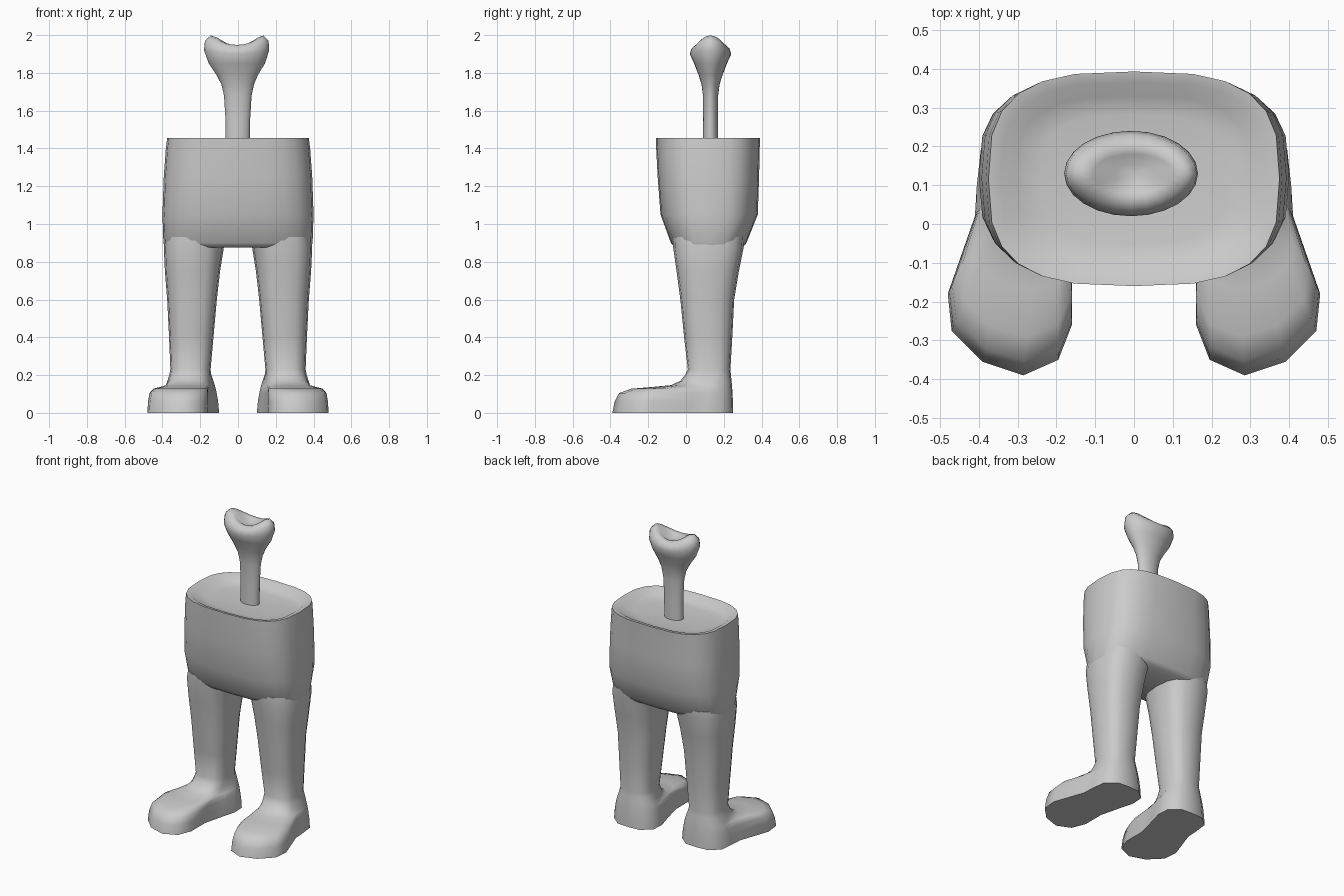
import bpy, bmesh, math
from mathutils import Vector

if "Cube" in bpy.data.objects:
    bpy.data.objects.remove(bpy.data.objects["Cube"])

grey = bpy.data.materials.new("plain grey")
grey.diffuse_color = (0.6, 0.6, 0.6, 1)
grey.use_nodes = True
grey.node_tree.nodes["Principled BSDF"].inputs["Base Color"].default_value = grey.diffuse_color


def ring(z, x0, x1, y0, y1, e=2.0, n=16, lift=0.0):
    """Rounded-box outline at height z; lift raises the left and right ends."""
    pts = []
    for k in range(n):
        a = 2 * math.pi * k / n
        c, s = math.cos(a), math.sin(a)
        px = math.copysign(abs(c) ** (2 / e), c)
        py = math.copysign(abs(s) ** (2 / e), s)
        pts.append(Vector(((x0 + x1) / 2 + px * (x1 - x0) / 2,
                           (y0 + y1) / 2 + py * (y1 - y0) / 2,
                           z + lift * c * c)))
    return pts


def loft(name, rings, angle=50, mirror=False):
    """Skin a stack of rings and close both ends with fans."""
    bm = bmesh.new()
    loops = [[bm.verts.new(p) for p in r] for r in rings]
    n = len(loops[0])
    for a, b in zip(loops, loops[1:]):
        for k in range(n):
            bm.faces.new((a[k], a[(k + 1) % n], b[(k + 1) % n], b[k]))
    for loop in (loops[0], loops[-1]):
        mid = bm.verts.new(sum((v.co for v in loop), Vector()) / n)
        for k in range(n):
            bm.faces.new((loop[k], loop[(k + 1) % n], mid))
    bmesh.ops.recalc_face_normals(bm, faces=bm.faces)
    me = bpy.data.meshes.new(name)
    bm.to_mesh(me)
    bm.free()
    me.materials.append(grey)
    ob = bpy.data.objects.new(name, me)
    bpy.context.collection.objects.link(ob)
    bpy.ops.object.select_all(action='DESELECT')
    ob.select_set(True)
    bpy.context.view_layer.objects.active = ob
    bpy.ops.object.shade_smooth_by_angle(angle=math.radians(angle))
    if mirror:
        ob.modifiers.new("other side", 'MIRROR')
    return ob


# Hips with a shallow dished top: height, half width, front, back
hips = [(0.875, 0.385, -0.06, 0.30), (0.90, 0.395, -0.08, 0.32),
        (1.05, 0.40, -0.135, 0.38), (1.25, 0.393, -0.15, 0.387),
        (1.40, 0.382, -0.158, 0.39), (1.455, 0.375, -0.16, 0.393),
        (1.45, 0.345, -0.135, 0.365), (1.425, 0.305, -0.10, 0.33),
        (1.415, 0.24, -0.05, 0.28)]
loft("hips", [ring(z, -w, w, a, b, 3.0, 24) for z, w, a, b in hips], 60)

# Legs: height, inner x, outer x, front, back
legs = [(0.93, 0.06, 0.385, -0.07, 0.31), (0.875, 0.075, 0.393, -0.068, 0.305),
        (0.75, 0.095, 0.387, -0.05, 0.28), (0.60, 0.112, 0.375, -0.03, 0.255),
        (0.40, 0.13, 0.365, -0.01, 0.245), (0.23, 0.145, 0.358, 0.01, 0.235)]
rings = [ring(z, a, b, c, d, 2.7) for z, a, b, c, d in legs]

# Feet: each layer spreads from the ankle ring to the sole outline
sole = [(.41, .02), (.405, .10), (.395, .19), (.33, .245), (.25, .25),
        (.17, .245), (.105, .19), (.10, .11), (.125, .02), (.16, -.12),
        (.16, -.26), (.195, -.35), (.285, -.39), (.39, -.355),
        (.47, -.275), (.48, -.18)]
ankle = rings[-1]
layers = [(0.20, 0.04, 0.2), (0.17, 0.10, 0.4), (0.147, 0.22, 0.55),
          (0.138, 0.45, 0.6), (0.128, 0.75, 0.65), (0.105, 0.91, 0.75),
          (0.06, 0.97, 0.9), (0.0, 1.0, 1.0)]
for z, toe, heel in layers:
    layer = []
    for k, (p, q) in enumerate(zip(ankle, sole)):
        t = heel if 1 <= k <= 7 else (toe + heel) / 2 if k in (0, 8) else toe
        layer.append(Vector((p.x + (q[0] - p.x) * t,
                             p.y + (q[1] - p.y) * t, z)))
    rings.append(layer)
loft("legs_and_feet", rings, 50, mirror=True)

# Bone with a two-lobed head: height, left, right, half depth, lobe lift
bone = [(1.38, 0.066, 0.062, 0.042, 0), (1.55, 0.066, 0.064, 0.039, 0),
        (1.68, 0.074, 0.072, 0.040, 0), (1.74, 0.088, 0.085, 0.048, 0),
        (1.79, 0.115, 0.106, 0.064, 0), (1.85, 0.155, 0.143, 0.087, 0),
        (1.90, 0.18, 0.165, 0.11, 0.02), (1.93, 0.175, 0.162, 0.10, 0.04),
        (1.948, 0.145, 0.135, 0.075, 0.05), (1.945, 0.105, 0.10, 0.05, 0.04),
        (1.925, 0.05, 0.05, 0.025, 0.01)]
loft("bone", [ring(z, -l, r, 0.13 - d, 0.13 + d, 2.0, 24, h)
              for z, l, r, d, h in bone], 80)
